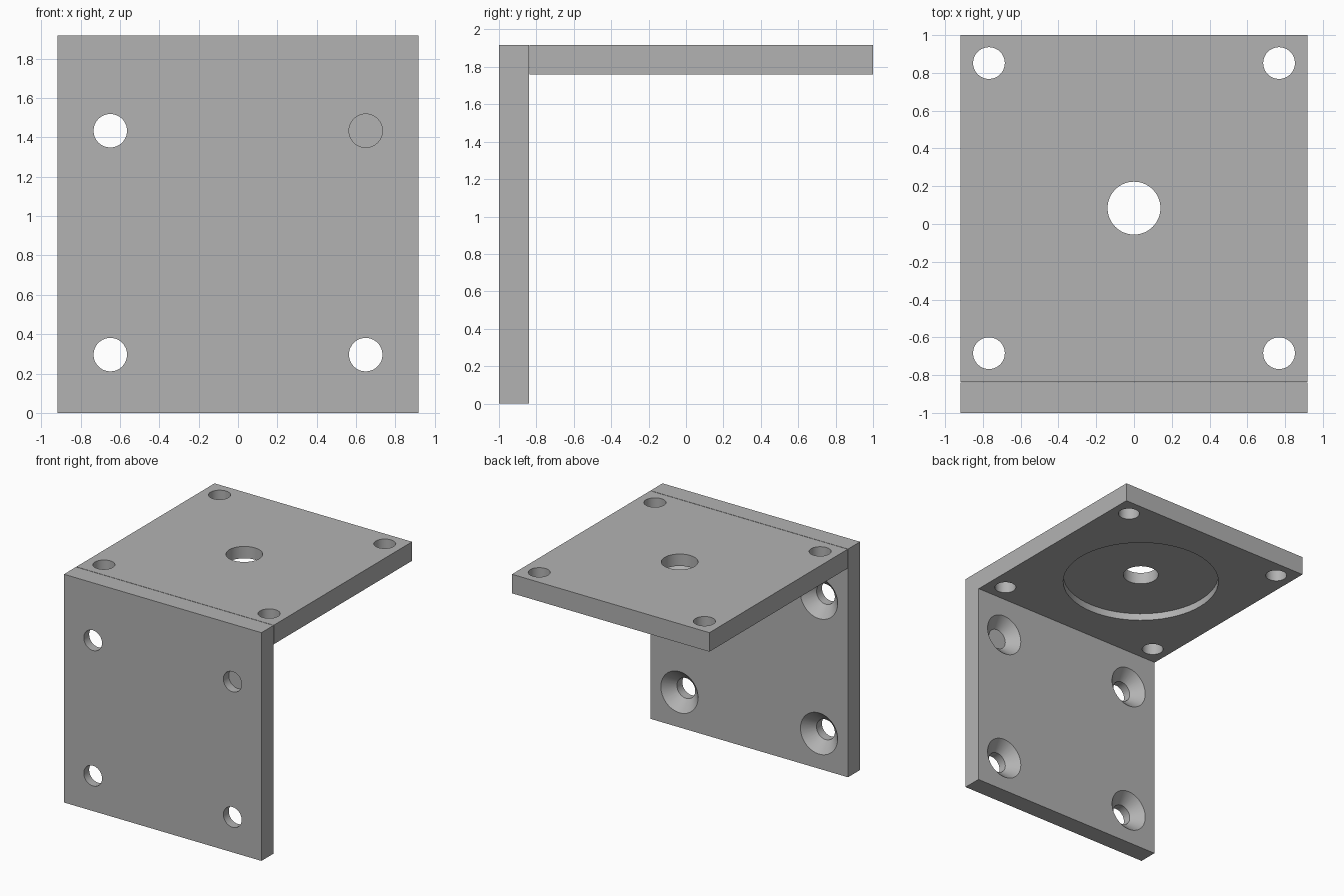
import bpy
from math import radians
from mathutils import Matrix
import bmesh

if "Cube" in bpy.data.objects:
    bpy.data.objects.remove(bpy.data.objects["Cube"], do_unlink=True)

WIDTH, HEIGHT, THICK, GAP = 1.836, 1.918, 0.16, 0.004
FRONT = -1.0
INNER = FRONT + THICK            # inner face of the upright plate
UNDER = HEIGHT - THICK           # underside of the top plate
MID_Y = 0.084                    # centre of the top plate holes

grey = bpy.data.materials.new("plain grey")
grey.use_nodes = True
grey.diffuse_color = (0.448, 0.448, 0.448, 1)
grey.node_tree.nodes["Principled BSDF"].inputs["Base Color"].default_value = grey.diffuse_color


def add_object(name, bm):
    mesh = bpy.data.meshes.new(name)
    bm.to_mesh(mesh)
    bm.free()
    obj = bpy.data.objects.new(name, mesh)
    bpy.context.collection.objects.link(obj)
    mesh.materials.append(grey)
    return obj


def plate(name, low, high):
    bm = bmesh.new()
    size = [b - a for a, b in zip(low, high)]
    centre = [(a + b) / 2 for a, b in zip(low, high)]
    bmesh.ops.create_cube(bm, size=1, matrix=Matrix.Translation(centre) @ Matrix.Diagonal((*size, 1)))
    return add_object(name, bm)


def cutter(centre, r1, r2, depth, axis="Z"):
    """Round cutter; r1 is the radius at the low end of the axis."""
    bm = bmesh.new()
    turn = Matrix.Rotation(radians(-90), 4, "X") if axis == "Y" else Matrix()
    bmesh.ops.create_cone(bm, cap_ends=True, segments=64, radius1=r1, radius2=r2,
                          depth=depth, matrix=Matrix.Translation(centre) @ turn)
    obj = add_object("hole_cutter", bm)
    obj.hide_render = True
    return obj


def cut(target, cutters):
    for tool in cutters:
        mod = target.modifiers.new("hole", "BOOLEAN")
        mod.operation, mod.solver, mod.object = "DIFFERENCE", "EXACT", tool
    graph = bpy.context.evaluated_depsgraph_get()
    mesh = bpy.data.meshes.new_from_object(target.evaluated_get(graph))
    target.modifiers.clear()
    target.data = mesh
    for tool in cutters:
        bpy.data.objects.remove(tool, do_unlink=True)


# Upright plate with four countersunk screw holes
upright = plate("upright_plate", (-WIDTH / 2, FRONT, 0), (WIDTH / 2, INNER, HEIGHT))
tools = []
SINK, EXTRA = 0.088, 0.02        # cone depth, and overshoot past the face
for x in (-0.649, 0.649):
    for z in (0.296, 1.434):
        tools.append(cutter((x, FRONT, z), 0.085, 0.085, 1, "Y"))
        tools.append(cutter((x, INNER + (EXTRA - SINK) / 2, z), 0.085, 0.173 + EXTRA, SINK + EXTRA, "Y"))
cut(upright, tools)

# Top plate with corner holes, a centre hole and a round recess underneath
top = plate("top_plate", (-WIDTH / 2, INNER + GAP, UNDER), (WIDTH / 2, 1, HEIGHT))
tools = [cutter((x, MID_Y + y, HEIGHT), 0.084, 0.084, 1)
         for x in (-0.768, 0.768) for y in (-0.768, 0.768)]
tools.append(cutter((0, MID_Y, HEIGHT), 0.14, 0.14, 1))
tools.append(cutter((0, MID_Y, UNDER), 0.62, 0.62, 0.12))
cut(top, tools)

# Smooth round walls, keep the edges sharp
bpy.ops.object.select_all(action="DESELECT")
for obj in (upright, top):
    obj.select_set(True)
bpy.context.view_layer.objects.active = top
bpy.ops.object.shade_smooth_by_angle(angle=radians(30))
